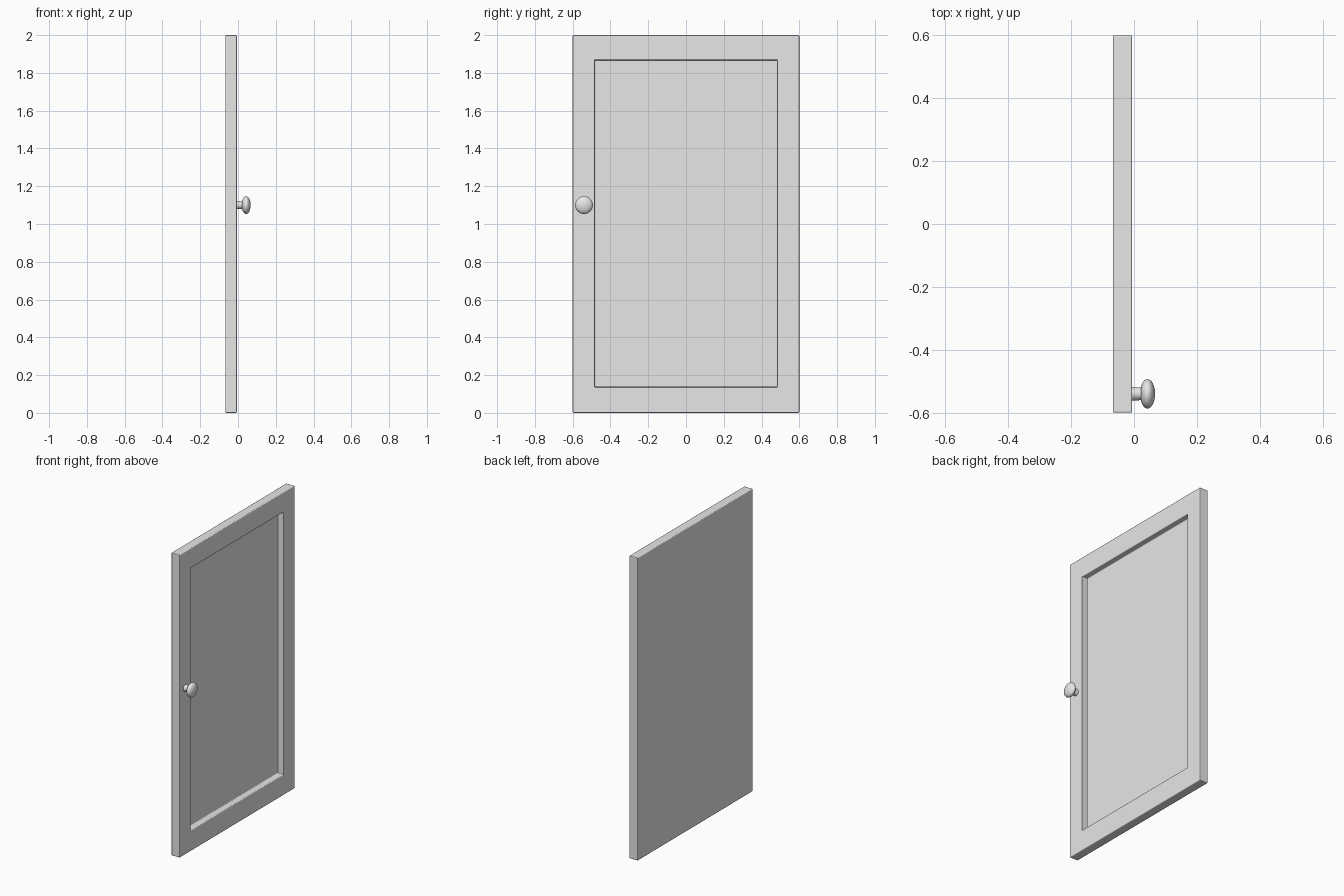
import bpy, bmesh, math
from mathutils import Matrix, Vector

cube = bpy.data.objects.get("Cube")
if cube:
    bpy.data.objects.remove(cube, do_unlink=True)

grey = bpy.data.materials.new("plain_grey")
grey.use_nodes = True
grey.diffuse_color = (0.8, 0.8, 0.8, 1)
grey.node_tree.nodes["Principled BSDF"].inputs["Base Color"].default_value = (0.8, 0.8, 0.8, 1)

BACK, FACE, PANEL = -0.067, -0.006, -0.046


def finish(name, bm):
    bmesh.ops.recalc_face_normals(bm, faces=bm.faces)
    mesh = bpy.data.meshes.new(name)
    bm.to_mesh(mesh)
    bm.free()
    mesh.materials.append(grey)
    ob = bpy.data.objects.new(name, mesh)
    bpy.context.collection.objects.link(ob)
    return ob


def smooth(ob, degrees):
    bpy.ops.object.select_all(action='DESELECT')
    ob.select_set(True)
    bpy.context.view_layer.objects.active = ob
    bpy.ops.object.shade_smooth_by_angle(angle=math.radians(degrees))


# Door slab with a recessed panel on its +x face
bm = bmesh.new()
bmesh.ops.create_cube(bm, size=1, matrix=Matrix.Translation(((BACK + FACE) / 2, 0, 1))
                      @ Matrix.Diagonal((FACE - BACK, 1.2, 2, 1)))
bm.faces.ensure_lookup_table()
front = max(bm.faces, key=lambda f: f.calc_center_median().x)
bmesh.ops.inset_region(bm, faces=[front], thickness=0.1)
for v in front.verts:
    v.co.y = math.copysign(0.483, v.co.y)
    v.co.z = 1.868 if v.co.z > 1 else 0.137
sunk = bmesh.ops.extrude_face_region(bm, geom=[front])["geom"]
for v in sunk:
    if isinstance(v, bmesh.types.BMVert):
        v.co.x = PANEL
if front.is_valid:
    bmesh.ops.delete(bm, geom=[front], context='FACES_ONLY')
door = finish("door", bm)
bevel = door.modifiers.new("soft_edges", 'BEVEL')
bevel.width = 0.005
bevel.segments = 2
bevel.harden_normals = True
smooth(door, 40)

# Round knob turned about the x axis: flared stem and lens-shaped head
profile = [(-0.01, 0.023), (0.0, 0.021), (0.024, 0.02)]
for i in range(2, 13):
    a = math.pi * i / 12
    profile.append((0.043 - 0.024 * math.cos(a), 0.047 * math.sin(a)))
bm = bmesh.new()
verts = [bm.verts.new((x, r, 0)) for x, r in profile]
edges = [bm.edges.new(pair) for pair in zip(verts, verts[1:])]
bmesh.ops.spin(bm, geom=verts + edges, cent=(0, 0, 0), axis=(1, 0, 0),
               angle=math.tau, steps=32, use_duplicate=False)
bmesh.ops.remove_doubles(bm, verts=bm.verts, dist=0.0001)
bmesh.ops.translate(bm, verts=bm.verts, vec=Vector((0, -0.54, 1.1)))
smooth(finish("door_knob", bm), 50)
